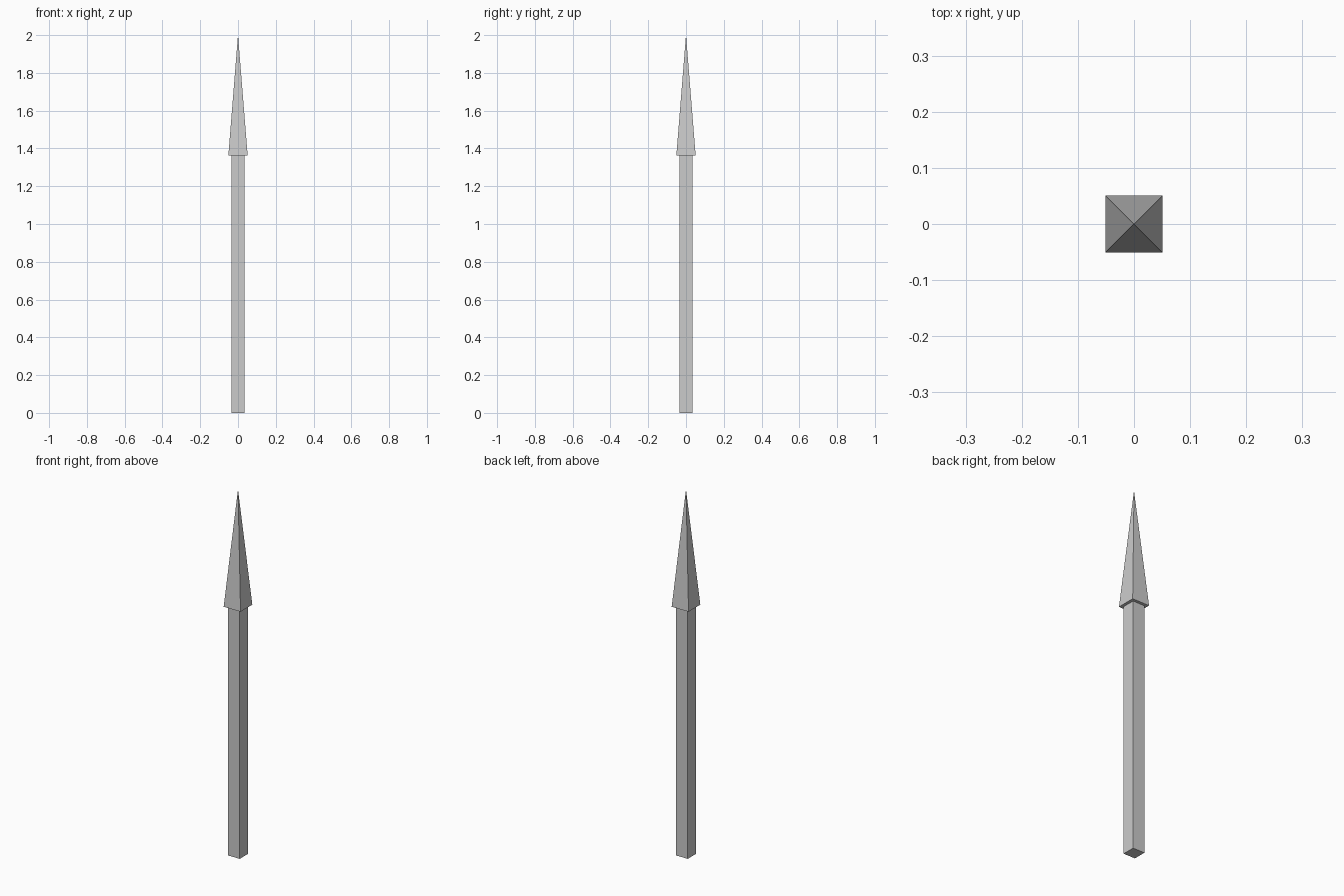
import bpy
import math

if "Cube" in bpy.data.objects:
    bpy.data.objects.remove(bpy.data.objects["Cube"])

HEAD_Z = 1.363      # height where the shaft meets the point
TOP_Z = 2.0


def square_taper(name, half_bottom, half_top, z0, z1):
    """Four-sided prism or pyramid with its sides facing the axes."""
    bpy.ops.mesh.primitive_cone_add(
        vertices=4,
        radius1=half_bottom * math.sqrt(2),
        radius2=half_top * math.sqrt(2),
        depth=z1 - z0,
        location=(0, 0, (z0 + z1) / 2),
        rotation=(0, 0, math.pi / 4),
    )
    obj = bpy.context.object
    obj.name = name
    bpy.ops.object.transform_apply(location=True, rotation=True, scale=True)
    return obj


# Square shaft
square_taper("shaft", 0.035, 0.035, 0.0, HEAD_Z)

# Pyramid point, overhanging the shaft
square_taper("spear_point", 0.051, 0.0, HEAD_Z, TOP_Z)
